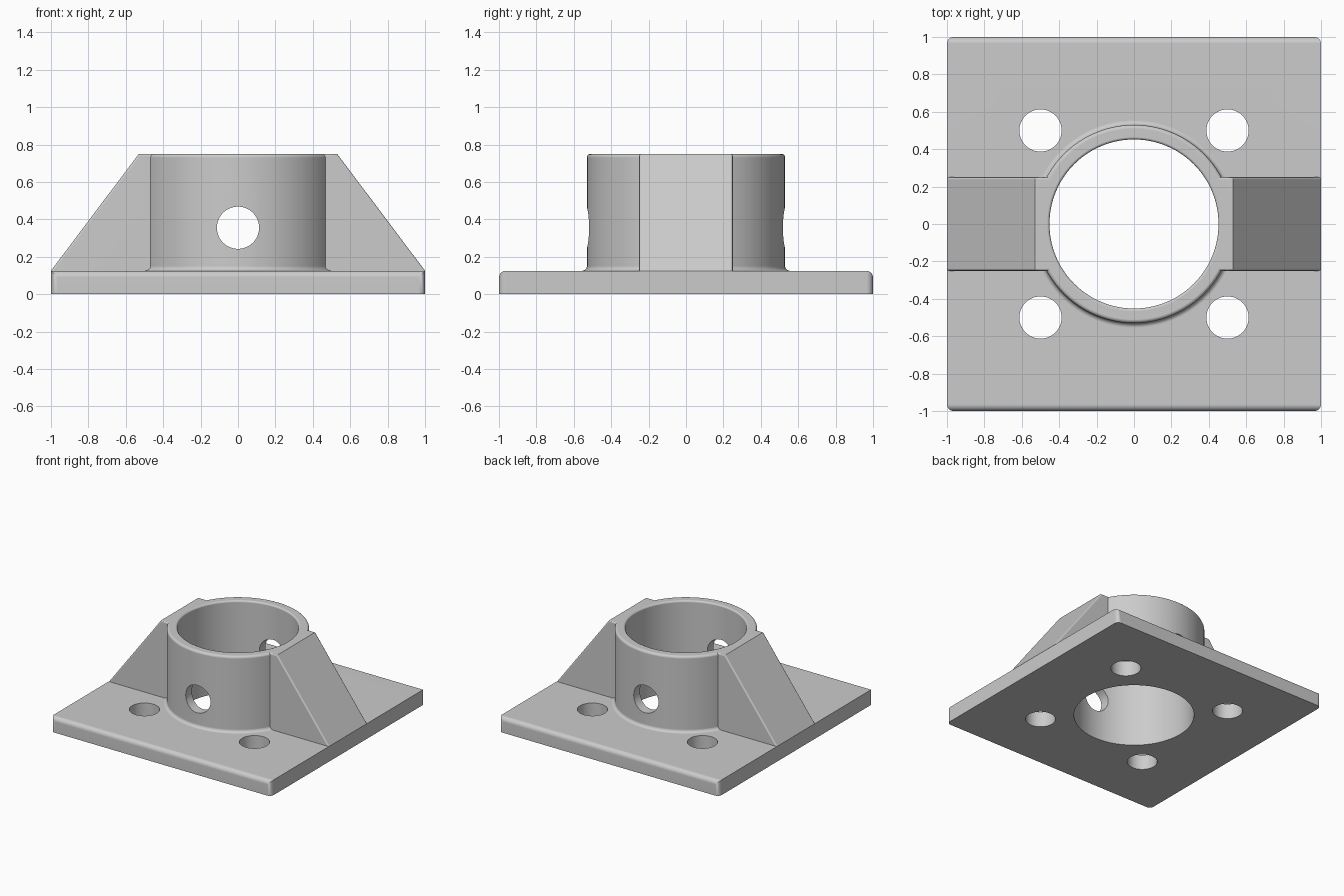
import bpy, bmesh, math
from mathutils import Matrix, Vector

cube = bpy.data.objects.get("Cube")
if cube:
    bpy.data.objects.remove(cube, do_unlink=True)

steel = bpy.data.materials.new("plain grey")
steel.use_nodes = True
GREY = (0.6, 0.6, 0.6, 1)
steel.diffuse_color = GREY
steel.node_tree.nodes["Principled BSDF"].inputs["Base Color"].default_value = GREY

TOP, PLATE = 0.75, 0.125      # overall height, plate thickness
OUTER, BORE, HOLE = 0.53, 0.452, 0.113


def make_object(name, bm):
    bmesh.ops.recalc_face_normals(bm, faces=bm.faces)
    mesh = bpy.data.meshes.new(name)
    bm.to_mesh(mesh)
    bm.free()
    mesh.materials.append(steel)
    obj = bpy.data.objects.new(name, mesh)
    bpy.context.collection.objects.link(obj)
    return obj


def lathe(name, profile, steps=96):
    """Closed solid turned about z from (radius, height) points, flat end caps."""
    bm = bmesh.new()
    rings = [[bm.verts.new((r * math.cos(math.tau * i / steps),
                            r * math.sin(math.tau * i / steps), z))
              for i in range(steps)] for r, z in profile]
    for low, high in zip(rings, rings[1:]):
        for i in range(steps):
            j = (i + 1) % steps
            bm.faces.new((low[i], low[j], high[j], high[i]))
    bm.faces.new(rings[0])
    bm.faces.new(rings[-1])
    return make_object(name, bm)


def arc(cx, cz, r, start, end, steps=5):
    angles = [math.radians(start + (end - start) * i / steps) for i in range(steps + 1)]
    return [(cx + r * math.cos(a), cz + r * math.sin(a)) for a in angles]


def bevel(bm, rule, size):
    edges = [e for e in bm.edges if rule(*[v.co for v in e.verts])]
    bmesh.ops.bevel(bm, geom=edges, offset=size, segments=4, profile=0.5, affect='EDGES')


def combine(body, other, operation):
    mod = body.modifiers.new(other.name, 'BOOLEAN')
    mod.operation, mod.solver, mod.object = operation, 'EXACT', other
    bpy.context.view_layer.objects.active = body
    bpy.ops.object.modifier_apply(modifier=mod.name)
    bpy.data.objects.remove(other, do_unlink=True)


# Base plate: rounded upright corners and rounded front and back top edges
bm = bmesh.new()
bmesh.ops.create_cube(bm, size=1, matrix=Matrix.Translation((0, 0, PLATE / 2))
                      @ Matrix.Diagonal((2, 2, PLATE, 1)))
bevel(bm, lambda a, b: abs(a.z - b.z) > 0.1
      or (abs(a.x - b.x) > 1 and a.z > 0.1), 0.035)
flange = make_object("flange", bm)

# Socket tube with a fillet at its foot and a rounded rim
foot, rim = 0.025, 0.02
tube = lathe("socket_tube", [(OUTER + foot, 0.06)]
             + arc(OUTER + foot, PLATE + foot, foot, 270, 180)
             + arc(OUTER - rim, TOP - rim, rim, 0, 90))

# Sloping ribs on both sides, one trapezoid extruded across y
bm = bmesh.new()
outline = [(-0.98, 0.1), (-1, PLATE), (-OUTER, TOP), (OUTER, TOP), (1, PLATE), (0.98, 0.1)]
face = bm.faces.new([bm.verts.new((x, -0.25, z)) for x, z in outline])
moved = bmesh.ops.extrude_face_region(bm, geom=[face])["geom"]
bmesh.ops.translate(bm, vec=Vector((0, 0.5, 0)),
                    verts=[v for v in moved if isinstance(v, bmesh.types.BMVert)])
bevel(bm, lambda a, b: abs(a.y - b.y) < 0.01 and max(a.z, b.z) > 0.5, 0.012)
ribs = make_object("side_ribs", bm)

combine(flange, tube, 'UNION')
combine(flange, ribs, 'UNION')

# Main bore with a softened rim
soft = 0.014
combine(flange, lathe("bore_cutter", [(BORE, -0.1)]
        + arc(BORE + soft, TOP - soft, soft, 180, 90)
        + [(BORE + soft, TOP + 0.1)]), 'DIFFERENCE')

# Bolt holes in the plate
for x in (-0.5, 0.5):
    for y in (-0.5, 0.5):
        drill = lathe("bolt_cutter", [(HOLE, -0.1), (HOLE, 0.3)], 48)
        drill.location = (x, y, 0)
        bpy.context.view_layer.update()
        combine(flange, drill, 'DIFFERENCE')

# Cross hole through the front and back of the tube
drill = lathe("cross_cutter", [(HOLE, -1), (HOLE, 1)], 48)
drill.rotation_euler.x = math.pi / 2
drill.location.z = 0.355
bpy.context.view_layer.update()
combine(flange, drill, 'DIFFERENCE')

# Smooth curved faces, crisp edges, flat large faces
flange.name = "flange_socket"
for obj in bpy.context.selected_objects:
    obj.select_set(False)
flange.select_set(True)
bpy.context.view_layer.objects.active = flange
bpy.ops.object.shade_smooth_by_angle(angle=math.radians(30))
weighted = flange.modifiers.new("even_shading", 'WEIGHTED_NORMAL')
weighted.keep_sharp = True
